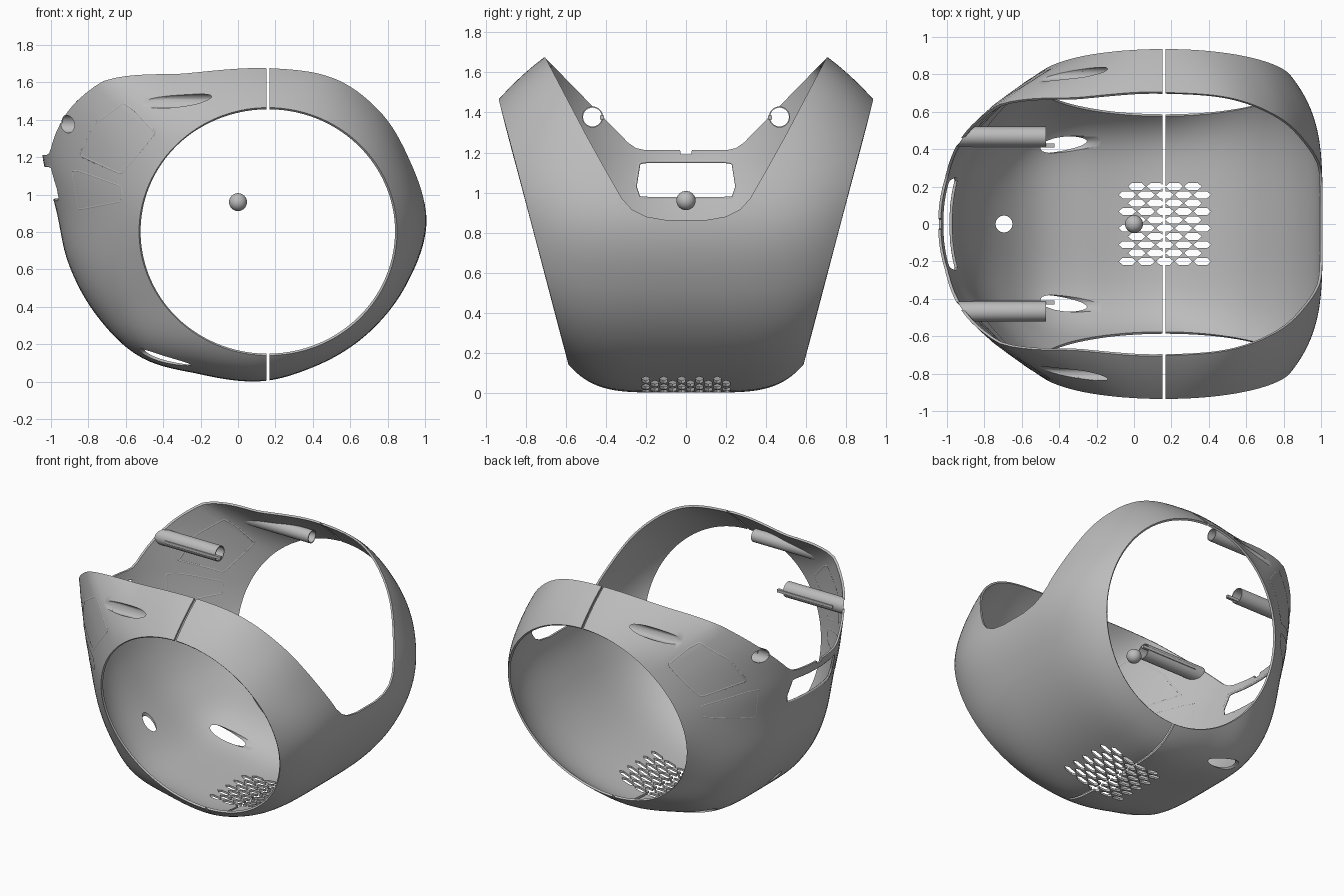
import bpy, bmesh, math
from math import cos, sin, radians, pi
from mathutils import Vector
from mathutils.bvhtree import BVHTree

cube = bpy.data.objects.get("Cube")
if cube:
    bpy.data.objects.remove(cube, do_unlink=True)

GREY = (0.5, 0.5, 0.5, 1)
mat = bpy.data.materials.new("plain grey")
mat.use_nodes = True
mat.diffuse_color = GREY
mat.node_tree.nodes["Principled BSDF"].inputs["Base Color"].default_value = GREY

CX, CZ, RX, RZ = 0.16, 0.803, 0.685, 0.658   # round side openings
# Angle, centre-line radius, cross-section fullness
KEYS = [(-90, .79, 5), (-71, .757, 5), (-45, .757, 4.5), (-20, .788, 4), (3, .842, 4),
        (28, .86, 3.7), (48, .94, 3.3), (67, 1.03, 3), (90, 1.07, 2.5), (118, 1.22, 2.4),
        (136, 1.62, 2.4), (142, 1.57, 2.3), (154, 1.37, 2.2), (161, 1.27, 2.2),
        (174, 1.132, 2.3), (188, 1.077, 2.5), (207, 1.01, 3.5), (224, .952, 5), (244, .84, 5)]


def sample(deg, col):
    """Smooth periodic interpolation of one column of KEYS."""
    n = len(KEYS)
    key = lambda i: (KEYS[i % n][0] + 360 * (i // n), KEYS[i % n][col])
    i = max(k for k in range(n) if KEYS[k][0] <= deg)
    (a0, v0), (a1, v1), (a2, v2), (a3, v3) = [key(i + k) for k in (-1, 0, 1, 2)]
    h = a2 - a1
    t = (deg - a1) / h
    m1, m2 = (v2 - v0) / (a2 - a0) * h, (v3 - v1) / (a3 - a1) * h
    return ((2*t**3 - 3*t*t + 1) * v1 + (t**3 - 2*t*t + t) * m1
            + (3*t*t - 2*t**3) * v2 + (t**3 - t*t) * m2)


def make(name, bm):
    bmesh.ops.recalc_face_normals(bm, faces=bm.faces)
    me = bpy.data.meshes.new(name)
    bm.to_mesh(me)
    bm.free()
    ob = bpy.data.objects.new(name, me)
    bpy.context.collection.objects.link(ob)
    me.materials.append(mat)
    return ob


def activate(ob):
    bpy.ops.object.select_all(action='DESELECT')
    ob.select_set(True)
    bpy.context.view_layer.objects.active = ob


def smooth(ob, angle=35):
    activate(ob)
    bpy.ops.object.shade_smooth_by_angle(angle=radians(angle))


def prism(bm, pts, axis, lo, hi):
    """Extrude a 2D outline along an axis (0 = x, 2 = z)."""
    place = (lambda p, d: (d, p[0], p[1])) if axis == 0 else (lambda p, d: (p[0], p[1], d))
    a = [bm.verts.new(place(p, lo)) for p in pts]
    b = [bm.verts.new(place(p, hi)) for p in pts]
    bm.faces.new(a)
    bm.faces.new(b[::-1])
    for i in range(len(pts)):
        j = (i + 1) % len(pts)
        bm.faces.new((a[i], b[i], b[j], a[j]))


def circle(x, y, r, n=32):
    return [(x + r * cos(2*pi*i/n), y + r * sin(2*pi*i/n)) for i in range(n)]


def rounded(pts, cuts=6, passes=2):
    """Corner-rounded, evenly divided closed outline."""
    pts = [Vector(p) for p in pts]
    pts = [p.lerp(pts[(i + 1) % len(pts)], k / cuts) for i, p in enumerate(pts) for k in range(cuts)]
    for _ in range(passes):
        pts = [p.lerp(pts[(i + 1) % len(pts)], t) for i, p in enumerate(pts) for t in (.25, .75)]
    return pts


# Shell surface: rings run round y, from one tilted side opening to the other
NA, NS = 144, 48
bm = bmesh.new()
grid = []
for i in range(NA):
    deg = -90 + 360 * i / NA
    a = radians(deg)
    rim = 1 / math.hypot(cos(a) / RX, sin(a) / RZ)
    mid, power = sample(deg, 1), sample(deg, 2)
    half = 0.543 + 0.265 * (CZ + rim * sin(a))
    row = []
    for j in range(NS + 1):
        s = sin((2 * j / NS - 1) * pi / 2)
        r = mid + (rim - mid) * abs(s) ** power
        row.append(bm.verts.new((CX + r * cos(a), s * half, CZ + r * sin(a))))
    grid.append(row)
for i in range(NA):
    p, q = grid[i], grid[(i + 1) % NA]
    for j in range(NS):
        bm.faces.new((p[j], p[j + 1], q[j + 1], q[j]))
tree = BVHTree.FromBMesh(bm)
shell = make("shell", bm)
sol = shell.modifiers.new("thickness", 'SOLIDIFY')
sol.thickness, sol.offset = 0.014, 0
activate(shell)
bpy.ops.object.modifier_apply(modifier="thickness")


def cut(bm):
    cutter = make("cutter", bm)
    cutter.hide_render = True
    mod = shell.modifiers.new("cut", 'BOOLEAN')
    mod.operation, mod.solver, mod.object = 'DIFFERENCE', 'EXACT', cutter
    activate(shell)
    bpy.ops.object.modifier_apply(modifier="cut")
    bpy.data.objects.remove(cutter, do_unlink=True)


# Open top: a deep notch on one half, a shallower one on the other
deep = [(.96, 2.14), (.7, 1.67), (.6, 1.48), (.5, 1.29), (.4, 1.11), (.32, .97), (.27, .915), (.2, .88), (.1, .863)]
shallow = [(1.15, 2.14), (.7, 1.67), (.29, 1.25), (.25, 1.222), (.21, 1.213), (.03, 1.212), (.025, 1.19)]
for edge, lo, hi in ((deep, CX, 1.6), (shallow, -1.6, CX)):
    bm = bmesh.new()
    prism(bm, edge + [(-y, z) for y, z in reversed(edge)], 0, lo, hi)
    cut(bm)

# Seam between the two halves
bm = bmesh.new()
prism(bm, [(-2, -1), (2, -1), (2, 3), (-2, 3)], 0, CX - .008, CX + .008)
cut(bm)

# Slot, round holes and hexagonal vent
slot = rounded([(-.235, 1.155), (.235, 1.155), (.255, 1.03), (.235, .97), (-.235, .97), (-.255, 1.03)], 4)
bm = bmesh.new()
prism(bm, slot, 0, -1.4, -.75)
prism(bm, circle(-.695, 0, .045), 2, -.2, .7)
for s in (-1, 1):
    prism(bm, circle(s * .467, 1.377, .047), 0, -1.4, -.6)
    prism(bm, circle(s * .425, .13, .045), 0, -.54, -.15)
    prism(bm, circle(s * .80, 1.50, .038), 0, -.8, -.03)
hexagon = [(-.047, 0), (-.026, -.0185), (.026, -.0185), (.047, 0), (.026, .0185), (-.026, .0185)]
for row in range(10):
    for col in range(5 - row % 2):
        x, y = -.035 + .1 * col + .05 * (row % 2), -.2 + .0445 * row
        prism(bm, [(x + u, y + v) for u, v in hexagon], 2, -.2, .3)
cut(bm)
smooth(shell)


# Hollow tubes that start on the shell and run inward along x
def tube(name, y, z, r, end, wall=.006, n=28):
    bm = bmesh.new()
    loops = []
    for rad, at_shell in ((r, True), (r, False), (r - wall, False), (r - wall, True)):
        loop = []
        for yy, zz in circle(y, z, rad, n):
            hit = tree.ray_cast(Vector((end, yy, zz)), Vector((-1, 0, 0)))[0]
            x = hit.x if at_shell and hit else (end - .42 if at_shell else end)
            loop.append(bm.verts.new((x, yy, zz)))
        loops.append(loop)
    for k in range(4):
        p, q = loops[k], loops[(k + 1) % 4]
        for i in range(n):
            j = (i + 1) % n
            bm.faces.new((p[i], q[i], q[j], p[j]))
    smooth(make(name, bm))


# Thin moulded line that follows the shell along a projected outline
def line(name, pts, origin, direction, radius=.009):
    hits = [tree.ray_cast(Vector(origin(p)), Vector(direction))[0] for p in pts]
    hits = [h for h in hits if h]
    cu = bpy.data.curves.new(name, 'CURVE')
    cu.dimensions, cu.bevel_depth, cu.bevel_resolution = '3D', radius, 1
    sp = cu.splines.new('POLY')
    sp.points.add(len(hits) - 1)
    for pt, h in zip(sp.points, hits):
        pt.co = (*h, 1)
    sp.use_cyclic_u = True
    cu.materials.append(mat)
    ob = bpy.data.objects.new(name, cu)
    bpy.context.collection.objects.link(ob)


upper = rounded([(-.84, 1.21), (-.76, 1.38), (-.61, 1.49), (-.55, 1.45), (-.44, 1.33), (-.62, 1.11)])
lower = rounded([(-.885, 1.13), (-.84, 1.125), (-.62, 1.045), (-.62, .965), (-.85, .92)])
for s, side in ((-1, "front"), (1, "back")):
    tube(side + "_end_tube", s * .467, 1.377, .053, -.47)
    tube(side + "_upper_tube", s * .80, 1.50, .044, .02)
    for part, pts in (("upper", upper), ("lower", lower)):
        line(f"{side}_{part}_panel_line", pts, lambda p: (p[0], s * 2, p[1]), (0, -s, 0))
    # Flat bar beside the end tube
    bm = bmesh.new()
    bar = [(s * .41, 1.365), (s * .43, 1.365), (s * .43, 1.385), (s * .41, 1.385)]
    prism(bm, bar, 0, -.86, -.425)
    make(side + "_tube_bar", bm)
line("slot_lip", slot, lambda p: (-2, p[0], p[1]), (1, 0, 0))

# Small ball in the middle
bm = bmesh.new()
bmesh.ops.create_uvsphere(bm, u_segments=32, v_segments=16, radius=.048)
bmesh.ops.translate(bm, verts=bm.verts, vec=(0, 0, .96))
smooth(make("centre_ball", bm), 60)
